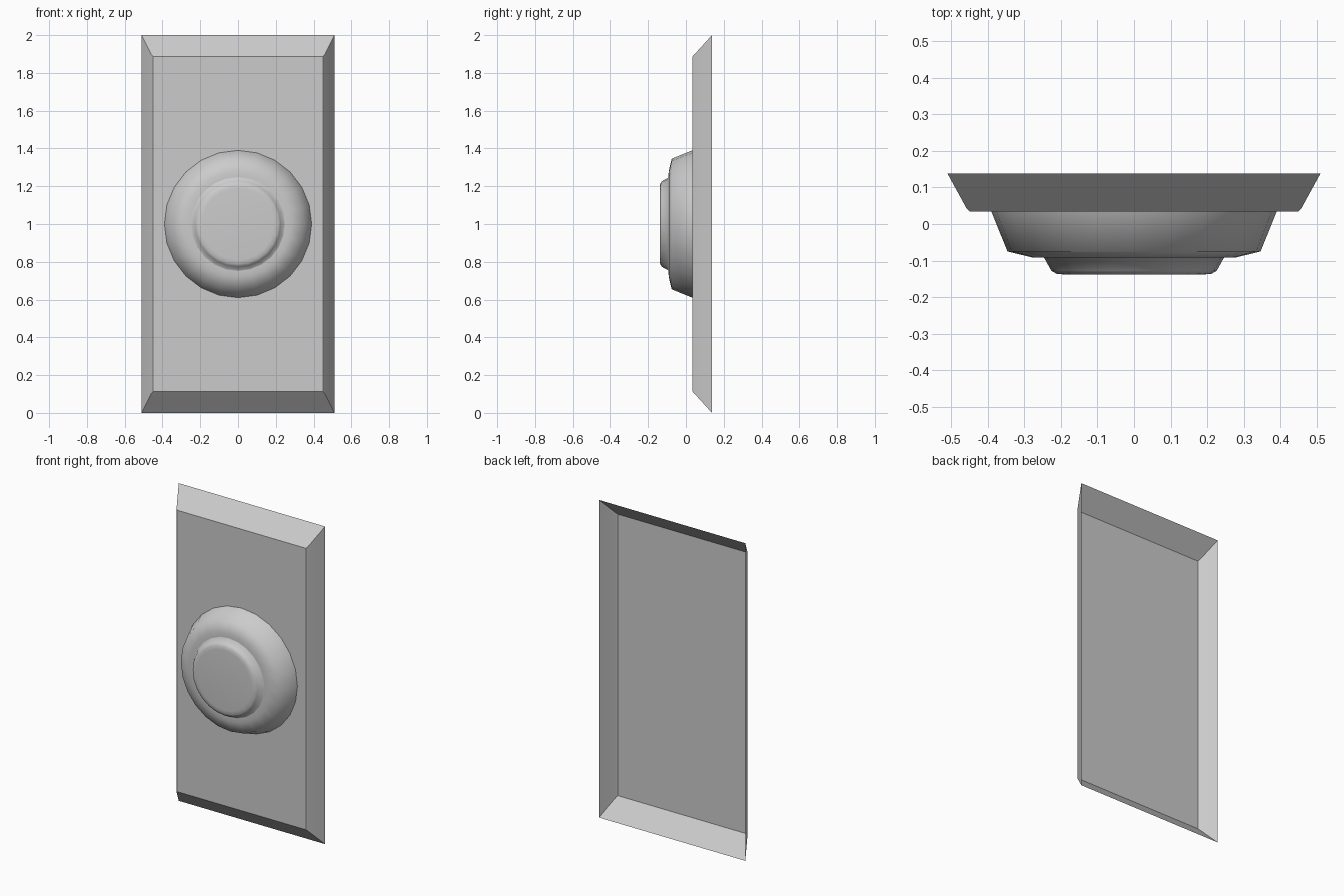
import bpy, bmesh, math

if "Cube" in bpy.data.objects:
    bpy.data.objects.remove(bpy.data.objects["Cube"])


def make_object(name, bm, angle):
    bmesh.ops.recalc_face_normals(bm, faces=bm.faces)
    # open shells: make sure the front-most face points to -y
    front = min(bm.faces, key=lambda f: f.calc_center_median().y)
    if front.normal.y > 0:
        bmesh.ops.reverse_faces(bm, faces=bm.faces)
    mesh = bpy.data.meshes.new(name)
    bm.to_mesh(mesh)
    bm.free()
    ob = bpy.data.objects.new(name, mesh)
    bpy.context.collection.objects.link(ob)
    bpy.ops.object.select_all(action='DESELECT')
    ob.select_set(True)
    bpy.context.view_layer.objects.active = ob
    bpy.ops.object.shade_smooth_by_angle(angle=math.radians(angle))
    return ob


def loft(name, loops, angle):
    """Bridge matching loops from back to front and cap the front one."""
    bm = bmesh.new()
    rings = [[bm.verts.new(p) for p in loop] for loop in loops]
    for a, b in zip(rings, rings[1:]):
        n = len(a)
        for i in range(n):
            j = (i + 1) % n
            bm.faces.new((a[i], a[j], b[j], b[i]))
    bm.faces.new(rings[-1])
    return make_object(name, bm, angle)


def rect(hx, hz, y):
    return [(sx * hx, y, 1 + sz * hz)
            for sx, sz in ((-1, -1), (1, -1), (1, 1), (-1, 1))]


def circle(r, y, n=24):
    return [(r * math.cos(math.tau * i / n), y, 1 + r * math.sin(math.tau * i / n))
            for i in range(n)]


# wall plate: flared shell, open at the back, with a tiny front bevel
loft("wall_plate", [rect(0.51, 1.0, 0.138), rect(0.458, 0.896, 0.043),
                    rect(0.449, 0.886, 0.034)], 20)

# round bezel and push button as one turned profile (radius, y)
profile = [(0.39, 0.034), (0.346, -0.075), (0.28, -0.091), (0.25, -0.092),
           (0.246, -0.092), (0.226, -0.128), (0.212, -0.136), (0.19, -0.138)]
loft("push_button", [circle(r, y) for r, y in profile], 70)
